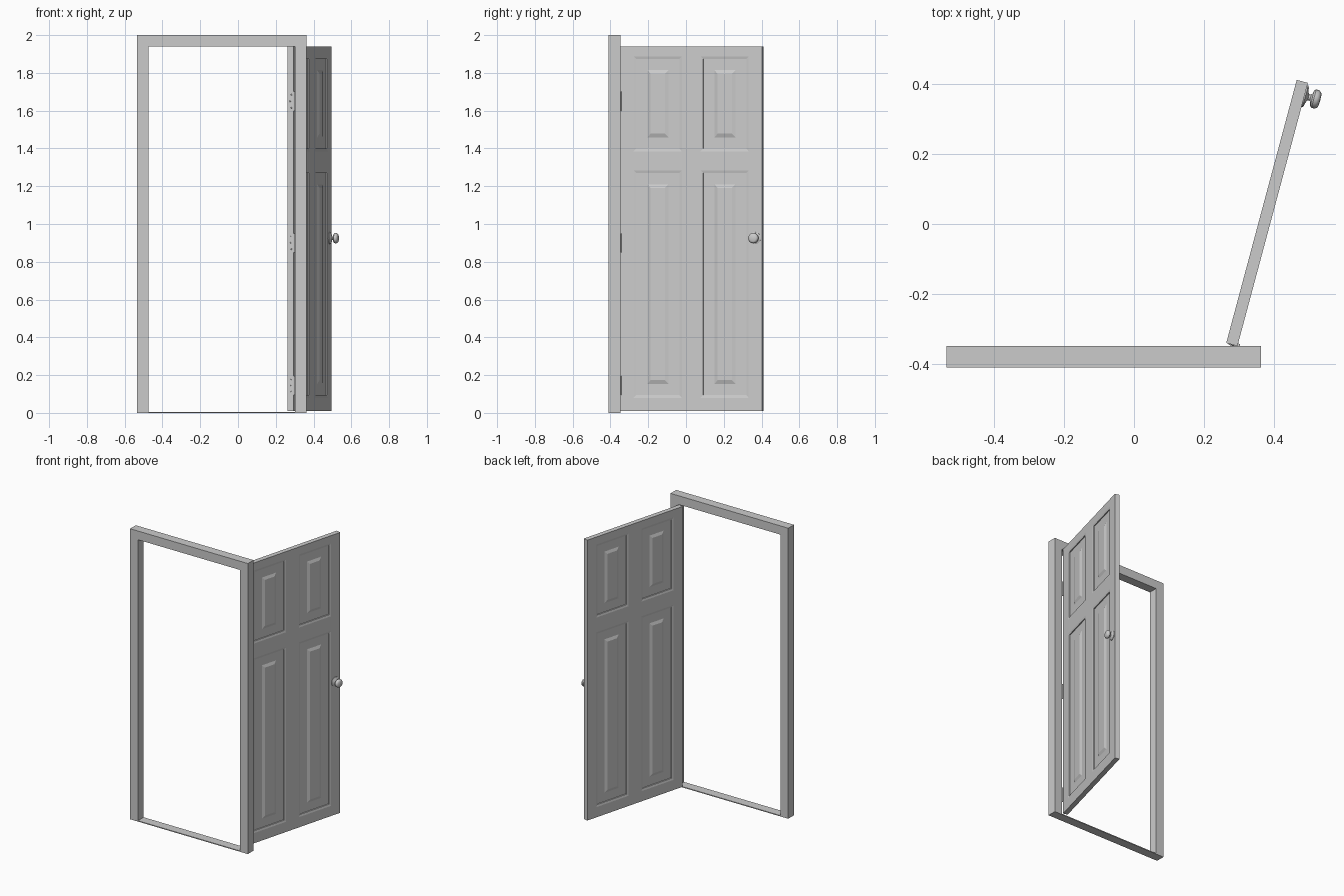
import bpy, bmesh, math
from mathutils import Matrix

if "Cube" in bpy.data.objects:
    bpy.data.objects.remove(bpy.data.objects["Cube"])

DOOR_W, DOOR_T, Z0, Z1 = 0.777, 0.033, 0.01, 1.94
# Hinge corner of the opened door; local x runs along the leaf, local -y is the knob side
DOOR = Matrix.Translation((0.295, -0.348, 0)) @ Matrix.Rotation(math.radians(75), 4, 'Z')


def finish(name, bm, matrix=Matrix()):
    bmesh.ops.recalc_face_normals(bm, faces=bm.faces)
    mesh = bpy.data.meshes.new(name)
    bm.to_mesh(mesh)
    bm.free()
    ob = bpy.data.objects.new(name, mesh)
    ob.matrix_world = matrix
    bpy.context.collection.objects.link(ob)
    return ob


def smooth(ob, angle=35):
    bpy.ops.object.select_all(action='DESELECT')
    ob.select_set(True)
    bpy.context.view_layer.objects.active = ob
    bpy.ops.object.shade_smooth_by_angle(angle=math.radians(angle))


def box(name, lo, hi, matrix=Matrix()):
    bm = bmesh.new()
    size = [b - a for a, b in zip(lo, hi)]
    mid = [(a + b) / 2 for a, b in zip(lo, hi)]
    bmesh.ops.create_cube(bm, size=1, matrix=Matrix.Translation(mid) @ Matrix.Diagonal((*size, 1)))
    return finish(name, bm, matrix)


def lathe(name, profile, matrix, steps=24):
    # Profile of (radius, height) spun around local z
    bm = bmesh.new()
    verts = [bm.verts.new((r, 0, h)) for r, h in profile]
    edges = [bm.edges.new(p) for p in zip(verts, verts[1:])]
    bmesh.ops.spin(bm, geom=verts + edges, cent=(0, 0, 0), axis=(0, 0, 1),
                   angle=2 * math.pi, steps=steps)
    bmesh.ops.remove_doubles(bm, verts=bm.verts, dist=1e-5)
    ob = finish(name, bm, matrix)
    smooth(ob)
    return ob


# Door frame
FY0, FY1 = -0.41, -0.348
box("left_jamb", (-0.535, FY0, 0), (-0.475, FY1, 1.94))
box("right_jamb", (0.302, FY0, 0), (0.362, FY1, 1.94))
box("frame_head", (-0.535, FY0, 1.94), (0.362, FY1, 2.0))
box("sill", (-0.475, FY0, 0), (0.302, FY1, 0.006))

# Door leaf: gridded slab with four raised panels on each side
xs = [0, 0.073, 0.337, 0.440, 0.704, DOOR_W]
zs = [Z0, 0.08, 1.284, 1.385, 1.888, Z1]
bm = bmesh.new()
grid = [[bm.verts.new((x, 0, z)) for z in zs] for x in xs]
panels = []
for i in range(5):
    for k in range(5):
        f = bm.faces.new((grid[i][k], grid[i + 1][k], grid[i + 1][k + 1], grid[i][k + 1]))
        if i in (1, 3) and k in (1, 3):
            panels.append(f)
bm.normal_update()
# Sloped moulding, step, flat recess, raised bevel to the field
for width, depth in ((0.014, -0.003), (0.0008, -0.006), (0.059, 0.0), (0.019, 0.007)):
    bmesh.ops.inset_individual(bm, faces=panels, thickness=width, depth=depth,
                               use_even_offset=True)
# Mirror the front onto the back, then close the rim
back = bmesh.ops.duplicate(bm, geom=bm.verts[:] + bm.edges[:] + bm.faces[:])["geom"]
for v in (g for g in back if isinstance(g, bmesh.types.BMVert)):
    v.co.y = DOOR_T - v.co.y
bmesh.ops.reverse_faces(bm, faces=[g for g in back if isinstance(g, bmesh.types.BMFace)])
bmesh.ops.bridge_loops(bm, edges=[e for e in bm.edges if e.is_boundary])
finish("door_leaf", bm, DOOR)

# Door knob with rose and neck
knob_at = DOOR @ Matrix.Translation((0.738, 0, 0.925)) @ Matrix.Rotation(math.radians(90), 4, 'X')
lathe("door_knob", [(0, -0.002), (0.032, -0.002), (0.032, 0.003), (0.026, 0.006), (0.013, 0.009),
                    (0.009, 0.012), (0.009, 0.018), (0.014, 0.021), (0.023, 0.023),
                    (0.027, 0.028), (0.027, 0.037), (0.023, 0.043), (0.017, 0.046),
                    (0, 0.047)], knob_at)

# Hinges: knuckle, leaf on the door edge, leaf on the jamb, screw heads
for n, z in enumerate((0.145, 0.90, 1.65), 1):
    z0, z1 = z - 0.051, z + 0.051
    lathe(f"hinge_{n}_knuckle", [(0, z0), (0.005, z0), (0.005, z1), (0, z1)],
          Matrix.Translation((0.298, -0.346, 0)), 12)
    box(f"hinge_{n}_door_plate", (-0.002, 0, z0), (0.001, 0.026, z1), DOOR)
    box(f"hinge_{n}_jamb_plate", (0.300, -0.376, z0), (0.303, -0.346, z1))
    for s, (dz, off) in enumerate(((-0.034, 0.012), (0, 0.019), (0.034, 0.012)), 1):
        screw = [(0, 0), (0.004, 0), (0.003, 0.0012), (0, 0.0014)]
        turn = Matrix.Rotation(math.radians(-90), 4, 'Y')
        lathe(f"hinge_{n}_door_screw_{s}", screw,
              DOOR @ Matrix.Translation((-0.002, off, z + dz)) @ turn, 10)
        lathe(f"hinge_{n}_jamb_screw_{s}", screw,
              Matrix.Translation((0.300, -0.35 - off, z + dz)) @ turn, 10)
